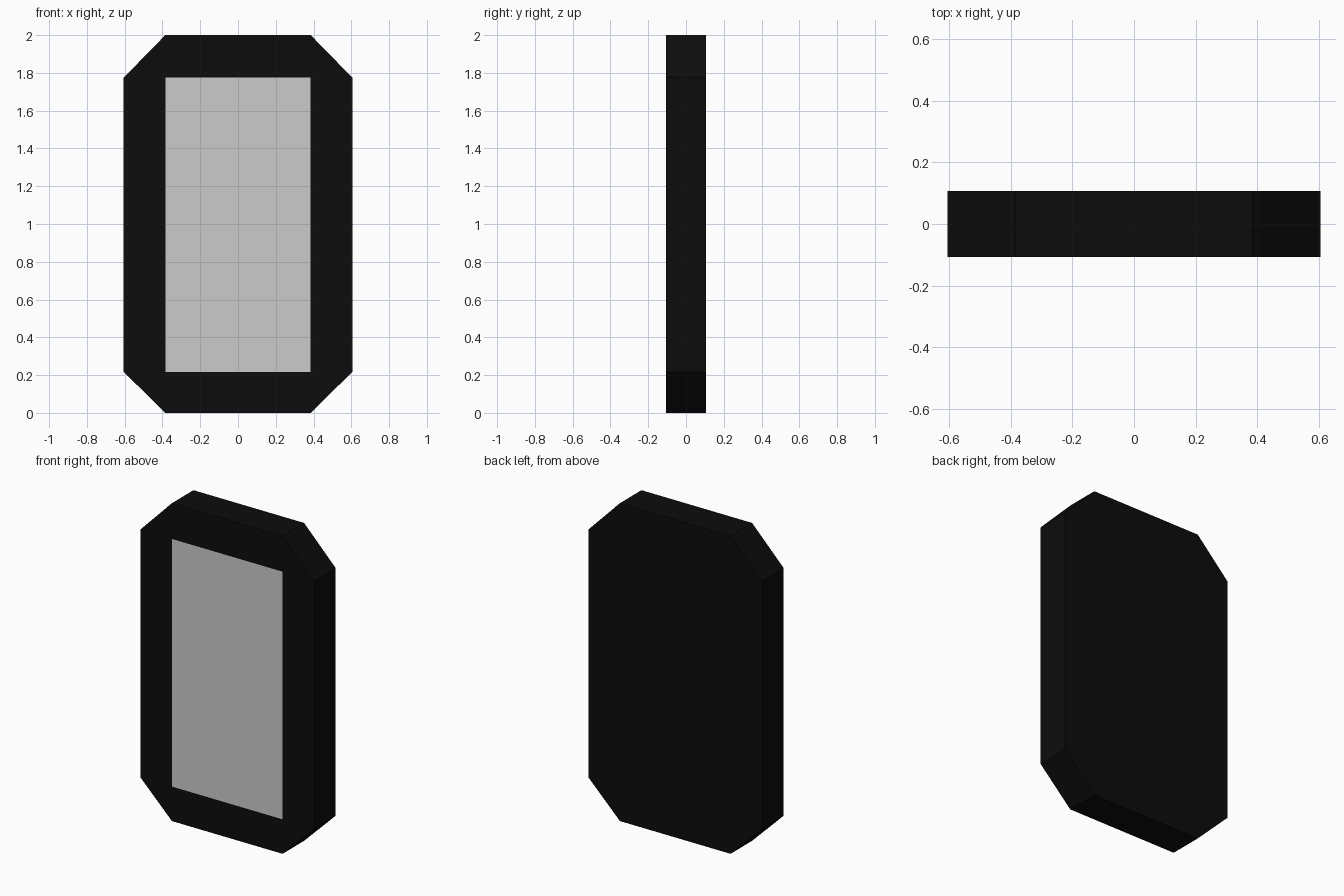
import bpy
import bmesh

if "Cube" in bpy.data.objects:
    bpy.data.objects.remove(bpy.data.objects["Cube"])

HALF_W, HEIGHT, HALF_D, CUT = 0.605, 2.0, 0.107, 0.22
X = [-HALF_W, -HALF_W + CUT, HALF_W - CUT, HALF_W]
Z = [0.0, 0.217, 1.775, HEIGHT]


def add_object(name, bm):
    mesh = bpy.data.meshes.new(name)
    bm.to_mesh(mesh)
    bm.free()
    obj = bpy.data.objects.new(name, mesh)
    bpy.context.collection.objects.link(obj)
    return obj


# Housing: octagonal slab, front split around the flush screen opening
bm = bmesh.new()
grid = {(i, k): bm.verts.new((X[i], -HALF_D, Z[k]))
        for i in range(4) for k in range(4)
        if not (i in (0, 3) and k in (0, 3))}
for i in range(3):
    for k in range(3):
        cell = [(i, k), (i + 1, k), (i + 1, k + 1), (i, k + 1)]
        # corner cells lose one vertex and become chamfer triangles
        face = bm.faces.new([grid[c] for c in cell if c in grid])
        if (i, k) == (1, 1):
            opening = face

# Thickness
result = bmesh.ops.extrude_face_region(bm, geom=bm.faces[:], use_keep_orig=True)
back = [g for g in result["geom"] if isinstance(g, bmesh.types.BMVert)]
bmesh.ops.translate(bm, verts=back, vec=(0, 2 * HALF_D, 0))
bmesh.ops.recalc_face_normals(bm, faces=bm.faces[:])
bmesh.ops.delete(bm, geom=[opening], context='FACES_ONLY')
housing = add_object("housing", bm)

black = bpy.data.materials.new("black_plastic")
black.diffuse_color = (0.0037, 0.0037, 0.0037, 1)
black.use_nodes = True
black.node_tree.nodes["Principled BSDF"].inputs["Base Color"].default_value = black.diffuse_color
housing.data.materials.append(black)

# Screen: grey panel filling the opening, flush with the front
bm = bmesh.new()
bm.faces.new([bm.verts.new((X[i], -HALF_D, Z[k]))
              for i, k in ((1, 1), (2, 1), (2, 2), (1, 2))])
add_object("screen", bm)
